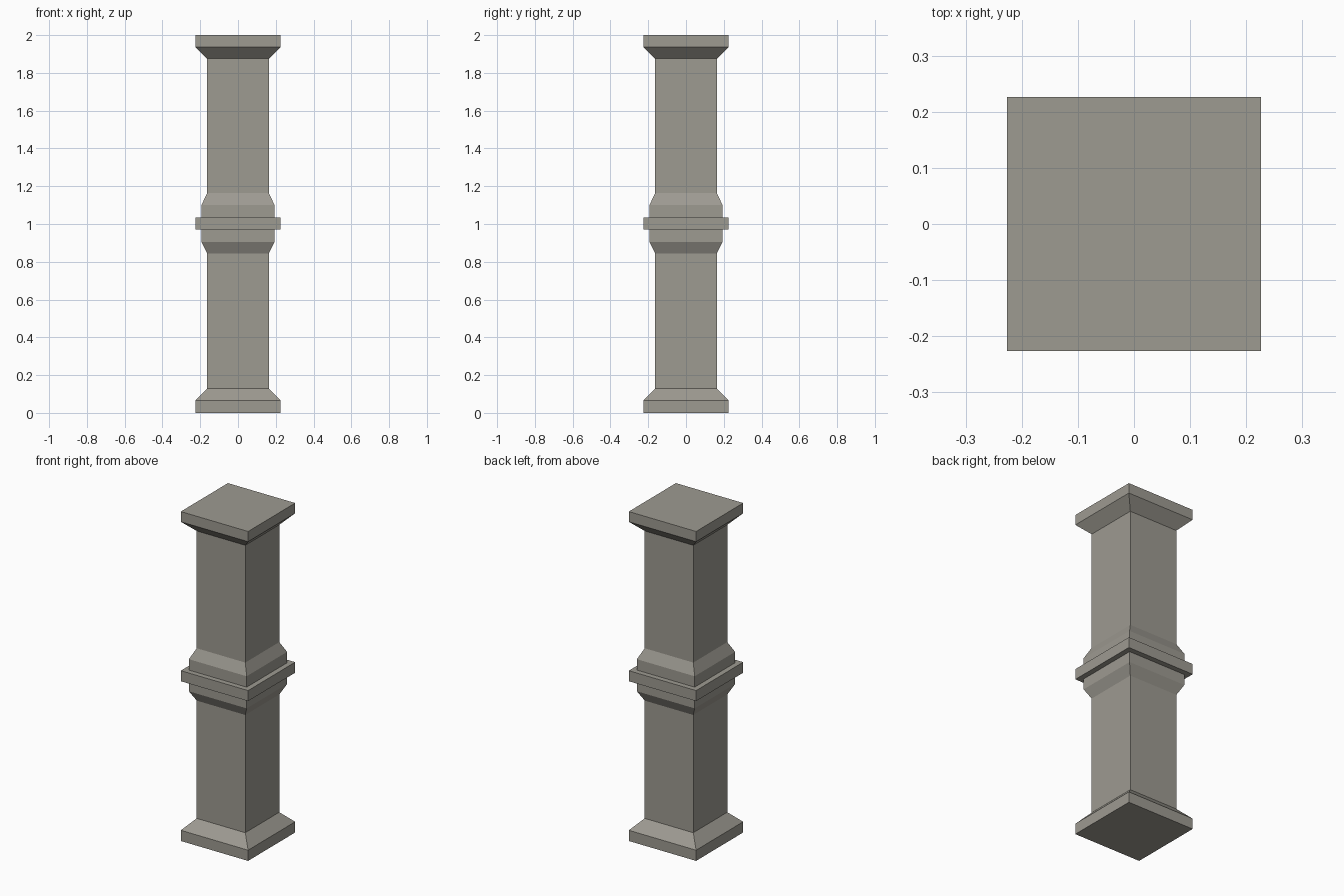
import bpy, bmesh

if "Cube" in bpy.data.objects:
    bpy.data.objects.remove(bpy.data.objects["Cube"])

stone = bpy.data.materials.new("warm_grey_stone")
stone.diffuse_color = (0.34, 0.325, 0.285, 1)
stone.use_nodes = True
stone.node_tree.nodes["Principled BSDF"].inputs["Base Color"].default_value = stone.diffuse_color


def square_loft(name, profile, cap_bottom=False, cap_top=False):
    """Stack square rings given as (half width, height) and skin them."""
    bm = bmesh.new()
    rings = [[bm.verts.new((sx * h, sy * h, z))
              for sx, sy in ((-1, -1), (1, -1), (1, 1), (-1, 1))]
             for h, z in profile]
    for low, high in zip(rings, rings[1:]):
        for i in range(4):
            j = (i + 1) % 4
            bm.faces.new((low[i], low[j], high[j], high[i]))
    if cap_bottom:
        bm.faces.new(rings[0][::-1])
    if cap_top:
        bm.faces.new(rings[-1])
    mesh = bpy.data.meshes.new(name)
    bm.to_mesh(mesh)
    bm.free()
    mesh.materials.append(stone)
    bpy.context.collection.objects.link(bpy.data.objects.new(name, mesh))


WIDE, BAND, SHAFT = 0.226, 0.194, 0.163

# Foot slab with sloped shoulder
square_loft("base", [(WIDE, 0), (WIDE, 0.065), (SHAFT, 0.13)], cap_bottom=True)
# Plain square shafts
square_loft("lower_shaft", [(SHAFT, 0.13), (SHAFT, 0.845)])
square_loft("upper_shaft", [(SHAFT, 1.163), (SHAFT, 1.875)])
# Middle collar with projecting ring
square_loft("collar", [(SHAFT, 0.845), (BAND, 0.905), (BAND, 0.97), (WIDE, 0.97),
                       (WIDE, 1.034), (BAND, 1.034), (BAND, 1.10), (SHAFT, 1.163)])
# Flared top slab
square_loft("capital", [(SHAFT, 1.875), (WIDE, 1.938), (WIDE, 2.0)], cap_top=True)
